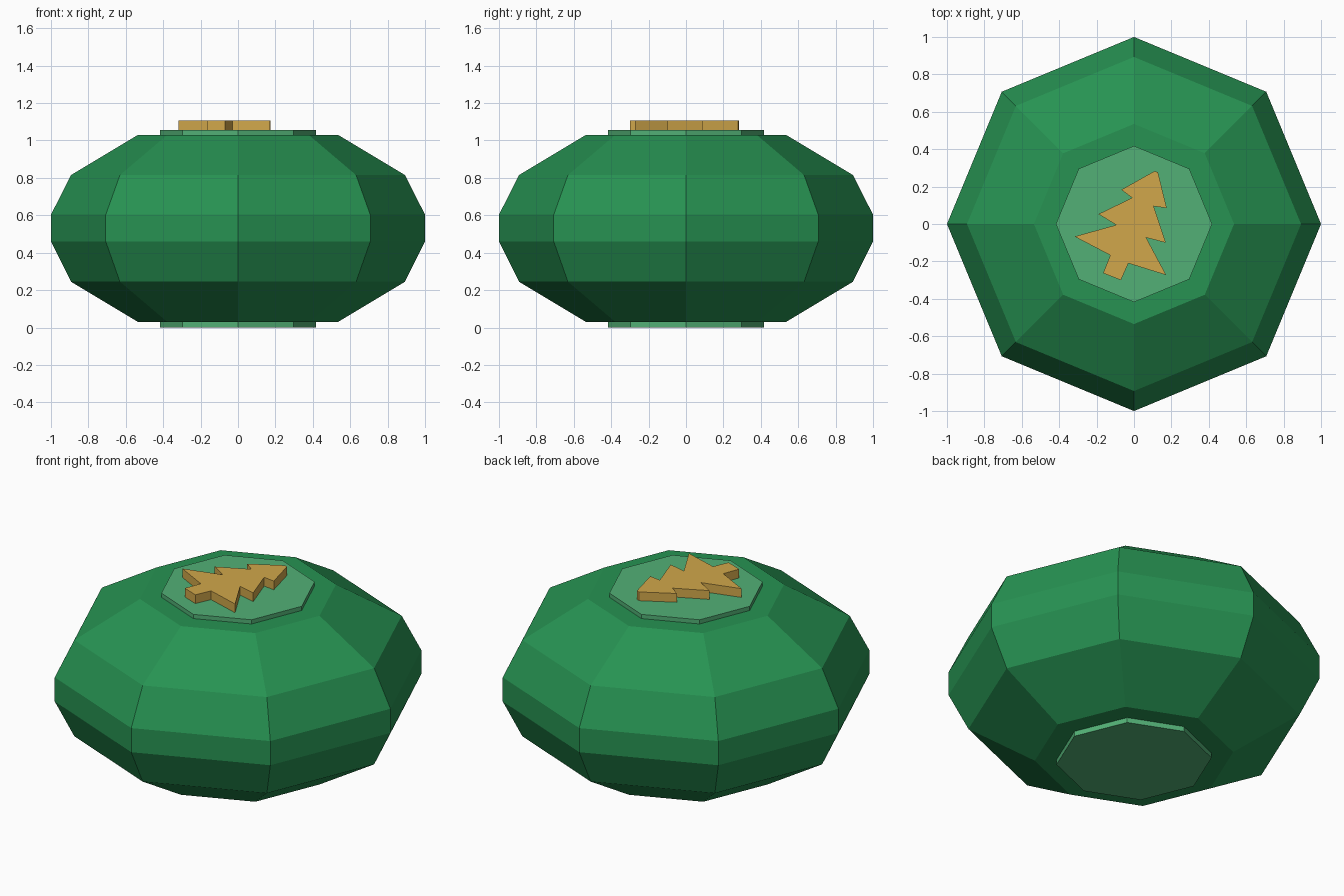
import bpy, bmesh, math

if "Cube" in bpy.data.objects:
    bpy.data.objects.remove(bpy.data.objects["Cube"])


def material(name, rgb):
    m = bpy.data.materials.new(name)
    m.diffuse_color = (*rgb, 1)
    m.use_nodes = True
    m.node_tree.nodes["Principled BSDF"].inputs["Base Color"].default_value = m.diffuse_color
    return m


def loft(name, rings, mat):
    """Join closed rings of points into a capped solid."""
    bm = bmesh.new()
    loops = [[bm.verts.new(p) for p in ring] for ring in rings]
    n = len(loops[0])
    for a, b in zip(loops, loops[1:]):
        for i in range(n):
            j = (i + 1) % n
            bm.faces.new((a[i], a[j], b[j], b[i]))
    bm.faces.new(loops[0][::-1])
    bm.faces.new(loops[-1])
    bmesh.ops.recalc_face_normals(bm, faces=bm.faces[:])
    mesh = bpy.data.meshes.new(name)
    bm.to_mesh(mesh)
    bm.free()
    mesh.materials.append(mat)
    obj = bpy.data.objects.new(name, mesh)
    bpy.context.collection.objects.link(obj)
    return obj


def octagon(r, z):
    return [(r * math.cos(i * math.pi / 4), r * math.sin(i * math.pi / 4), z)
            for i in range(8)]


green = material("dark_green", (0.020, 0.29, 0.085))
light = material("light_green", (0.085, 0.434, 0.18))
gold = material("gold", (0.64, 0.39, 0.07))

# Faceted round body
profile = [(0.535, 0.03), (0.893, 0.245), (1.0, 0.46),
           (1.0, 0.603), (0.893, 0.815), (0.535, 1.03)]
loft("body", [octagon(r, z) for r, z in profile], green)

# Octagonal plates above and below
loft("bottom_plate", [octagon(0.418, 0.0), octagon(0.418, 0.03)], light)
loft("top_plate", [octagon(0.418, 1.03), octagon(0.418, 1.055)], light)

# Raised jagged leaf emblem
outline = [(0.11, 0.283), (0.128, 0.277), (0.175, 0.085), (0.105, 0.095),
           (0.17, -0.10), (0.065, -0.073), (0.172, -0.273), (-0.03, -0.21),
           (-0.07, -0.30), (-0.165, -0.263), (-0.127, -0.167),
           (-0.318, -0.067), (-0.095, -0.005), (-0.19, 0.053),
           (-0.01, 0.14), (-0.068, 0.183)]
outline.reverse()
loft("leaf_emblem", [[(x, y, z) for x, y in outline] for z in (1.055, 1.107)], gold)
